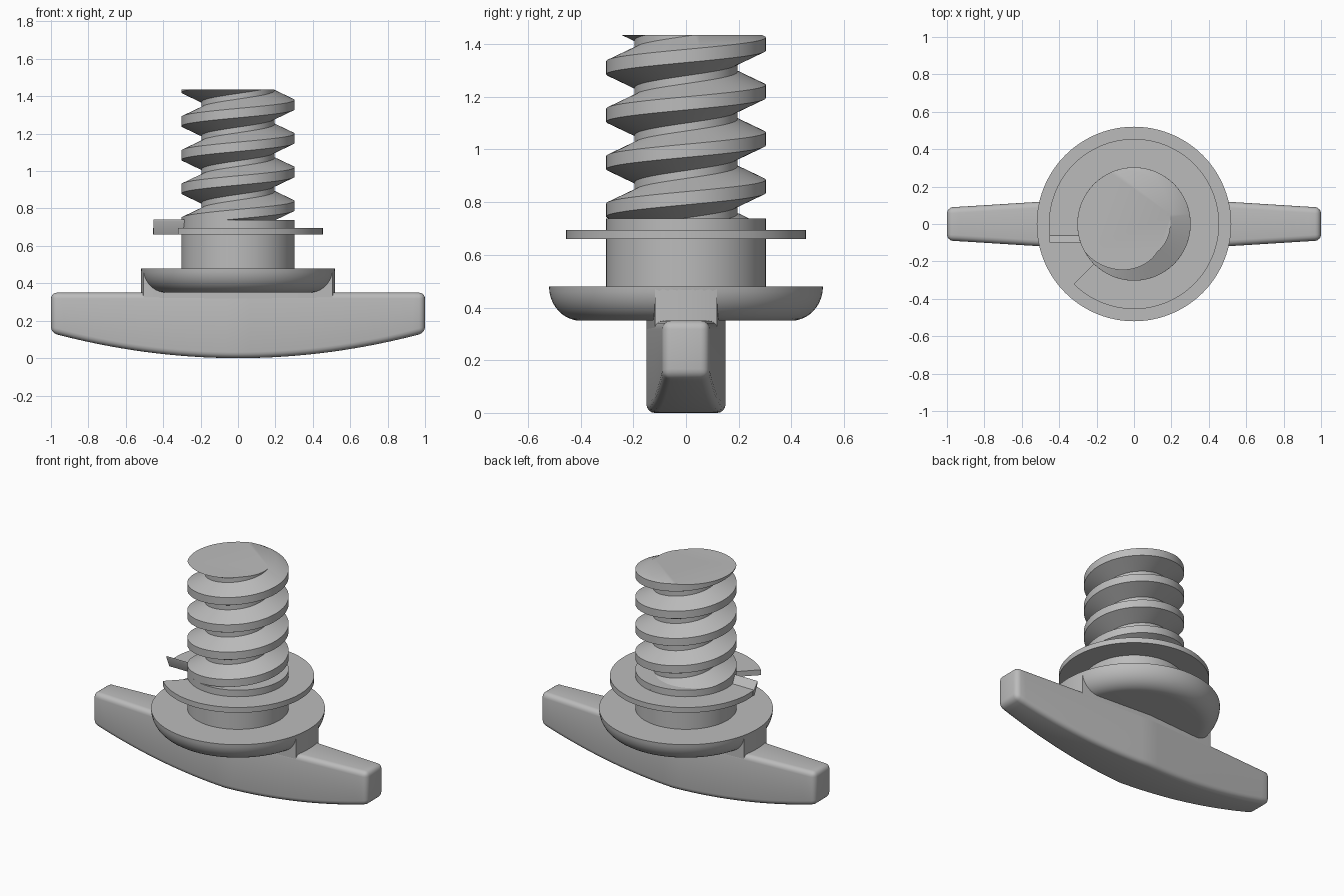
import bpy, bmesh
from math import sin, cos, pi, radians, asin, sqrt
from mathutils import Vector

cube = bpy.data.objects.get("Cube")
if cube:
    bpy.data.objects.remove(cube)

grey = bpy.data.materials.new("grey plastic")
grey.use_nodes = True
colour = (0.5, 0.5, 0.5, 1)
grey.diffuse_color = colour
grey.node_tree.nodes["Principled BSDF"].inputs["Base Color"].default_value = colour


def finish(name, bm):
    """Turn a bmesh into a smooth object with sharp edges kept."""
    bmesh.ops.recalc_face_normals(bm, faces=bm.faces)
    mesh = bpy.data.meshes.new(name)
    bm.to_mesh(mesh)
    bm.free()
    mesh.materials.append(grey)
    mesh.polygons.foreach_set("use_smooth", [True] * len(mesh.polygons))
    mesh.set_sharp_from_angle(angle=radians(30))
    obj = bpy.data.objects.new(name, mesh)
    bpy.context.collection.objects.link(obj)
    return obj


def prism(name, outline, offset):
    """Extrude a flat outline along an offset."""
    bm = bmesh.new()
    face = bm.faces.new([bm.verts.new(p) for p in outline])
    new = bmesh.ops.extrude_face_region(bm, geom=[face], use_keep_orig=True)["geom"]
    verts = [g for g in new if isinstance(g, bmesh.types.BMVert)]
    bmesh.ops.translate(bm, vec=offset, verts=verts)
    return finish(name, bm)


def lathe(name, profile, steps=96):
    """Spin a radius/height profile around z."""
    bm = bmesh.new()
    verts = [bm.verts.new((r, 0, z)) for r, z in profile]
    edges = [bm.edges.new(pair) for pair in zip(verts, verts[1:])]
    bmesh.ops.spin(bm, geom=verts + edges, axis=(0, 0, 1), cent=(0, 0, 0),
                   angle=2 * pi, steps=steps, use_merge=True)
    bmesh.ops.remove_doubles(bm, verts=bm.verts, dist=0.0001)
    return finish(name, bm)


def arc(radius, start, end, z, steps):
    return [Vector((radius * cos(a), radius * sin(a), z))
            for a in (start + (end - start) * i / steps for i in range(steps + 1))]


# Tapered handle with a curved underside and rounded edges
def half_width(x):
    return 0.15 - 0.062 * abs(x)


bm = bmesh.new()
count = 32
rings = []
for i in range(count + 1):
    x = -1 + 2 * i / count
    w, low = half_width(x), 0.135 * x * x
    rings.append([bm.verts.new(p) for p in
                  ((x, -w, low), (x, w, low), (x, w, 0.35), (x, -w, 0.35))])
for a, b in zip(rings, rings[1:]):
    for k in range(4):
        n = (k + 1) % 4
        bm.faces.new((a[k], a[n], b[n], b[k]))
bm.faces.new(rings[0])
bm.faces.new(rings[-1])
bmesh.ops.recalc_face_normals(bm, faces=bm.faces)
sharp = [e for e in bm.edges if e.calc_face_angle() > radians(40)]
bmesh.ops.bevel(bm, geom=sharp, offset=0.032, segments=4, profile=0.5,
                affect='EDGES', clamp_overlap=True)
finish("handle", bm)

# Neck joining the handle to the dish, with ends following the rim
spread = asin(half_width(0.52) / 0.52)
neck = arc(0.519, -spread, spread, 0.3, 8) + [Vector((0, 0.15, 0.3))]
neck += arc(0.519, pi - spread, pi + spread, 0.3, 8) + [Vector((0, -0.15, 0.3))]
prism("neck", neck, (0, 0, 0.179))

# Dish with a rounded underside
curve = [(0.40 + 0.12 * sin(t), 0.48 - 0.13 * cos(t))
         for t in (pi / 2 * i / 10 for i in range(11))]
lathe("dish", [(0, 0.35)] + curve + [(0, 0.48)])

# Collar
lathe("collar", [(0, 0.47), (0.303, 0.47), (0.303, 0.738), (0, 0.738)])

# Split locking ring around the collar
outer, inner, fold = 0.455, 0.29, 0.065
ring = arc(outer, -0.75 * pi, pi + asin(fold / outer), 0.66, 84)
ring += arc(inner, pi + asin(fold / inner), -0.75 * pi, 0.66, 84)
prism("locking_ring", ring, (0, 0, 0.035))

# Upturned lip on the ring end
lip = [(-0.05, 0.66), (-0.068, 0.66), (-0.1, 0.73), (-0.1, 0.74), (-0.062, 0.695),
       (-0.05, 0.695)]
reach = sqrt(outer ** 2 - 0.08 ** 2)
prism("ring_lip", [Vector((-reach - 0.005, y, z)) for y, z in lip], (0.17, 0, 0))

# Screw thread: a helical sweep of one pitch, trimmed flat at both ends
pitch, root, crest = 0.18, 0.195, 0.303
profile = [(root, -0.075), (crest, -0.025), (crest, 0.025), (root, 0.075),
           (root, pitch - 0.075)]
steps, turns = 72, 7
bm = bmesh.new()
previous = None
for i in range(steps * turns + 1):
    a = 2 * pi * i / steps
    rise = 0.455 + pitch * i / steps
    row = [bm.verts.new((r * cos(a), r * sin(a), z + rise)) for r, z in profile]
    if previous:
        for k in range(len(row) - 1):
            bm.faces.new((previous[k], previous[k + 1], row[k + 1], row[k]))
    previous = row
bmesh.ops.remove_doubles(bm, verts=bm.verts, dist=0.0005)
for height, direction in ((1.435, 1), (0.7, -1)):
    cut = bmesh.ops.bisect_plane(bm, geom=bm.verts[:] + bm.edges[:] + bm.faces[:],
                                 plane_co=(0, 0, height), plane_no=(0, 0, direction),
                                 clear_outer=True)["geom_cut"]
    rim = [g for g in cut if isinstance(g, bmesh.types.BMEdge)]
    bmesh.ops.edgenet_fill(bm, edges=rim)
finish("screw_thread", bm)
